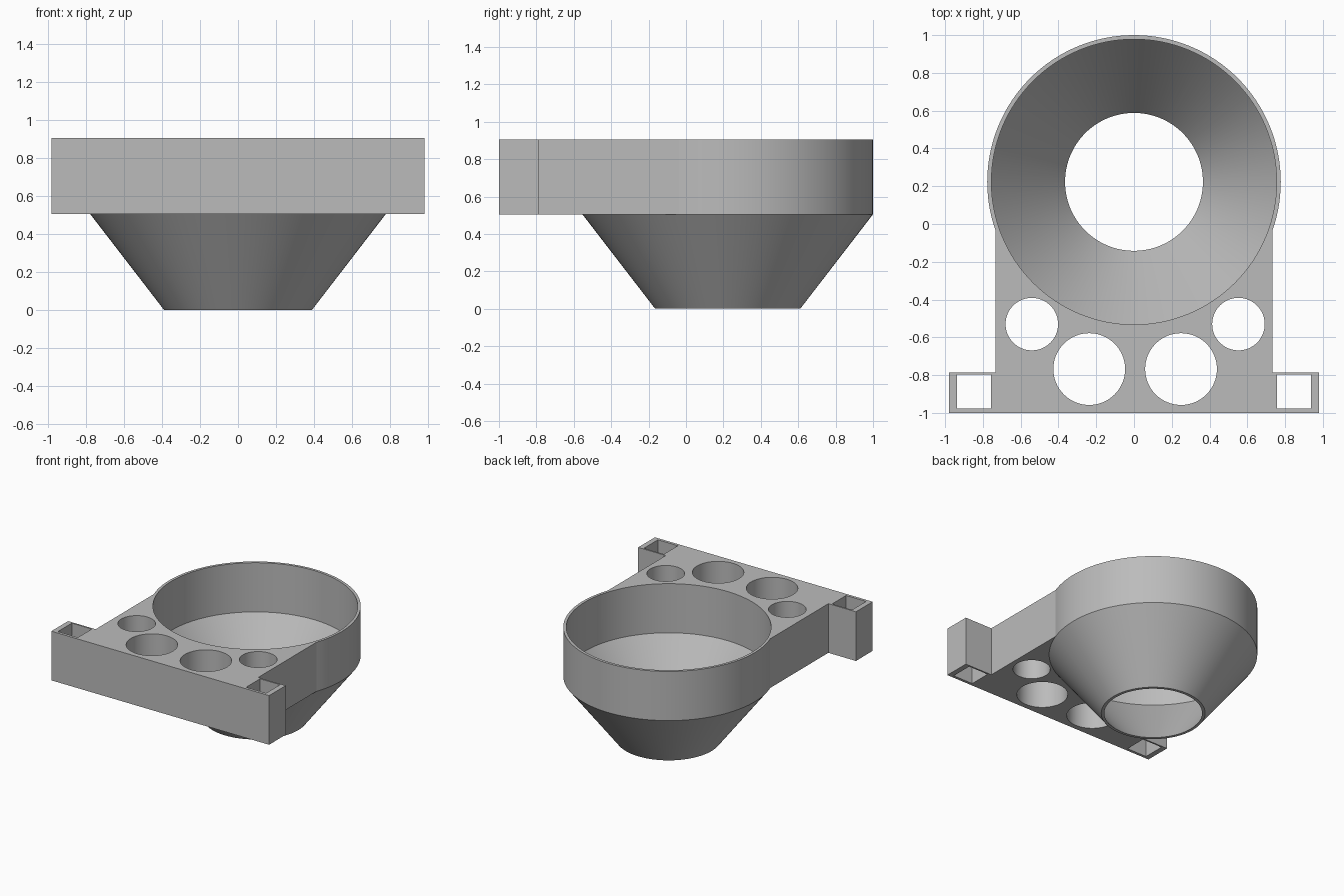
import bpy, bmesh, math

old = bpy.data.objects.get("Cube")
if old:
    bpy.data.objects.remove(old, do_unlink=True)

CENTRE_Y = 0.223           # funnel axis
LOW, HIGH = 0.505, 0.905   # plate underside and top

grey = bpy.data.materials.new("plain grey")
grey.use_nodes = True
colour = (0.5, 0.5, 0.5, 1)
grey.diffuse_color = colour
grey.node_tree.nodes["Principled BSDF"].inputs["Base Color"].default_value = colour


def finish(name, bm):
    bmesh.ops.recalc_face_normals(bm, faces=bm.faces)
    mesh = bpy.data.meshes.new(name)
    bm.to_mesh(mesh)
    bm.free()
    mesh.materials.append(grey)
    obj = bpy.data.objects.new(name, mesh)
    bpy.context.collection.objects.link(obj)
    return obj


def prism(name, outline, z0, z1):
    """Extrude a flat outline from z0 up to z1."""
    bm = bmesh.new()
    face = bm.faces.new([bm.verts.new((x, y, z0)) for x, y in outline])
    new = bmesh.ops.extrude_face_region(bm, geom=[face])["geom"]
    verts = [v for v in new if isinstance(v, bmesh.types.BMVert)]
    bmesh.ops.translate(bm, verts=verts, vec=(0, 0, z1 - z0))
    return finish(name, bm)


def circle(x, y, r, n=64):
    return [(x + r * math.cos(math.tau * i / n), y + r * math.sin(math.tau * i / n))
            for i in range(n)]


def turned(name, profile, n=128):
    """Closed solid turned from (radius, height) pairs about the funnel axis."""
    bm = bmesh.new()
    rings = [[bm.verts.new((x, y, z)) for x, y in circle(0, CENTRE_Y, r, n)]
             for r, z in profile]
    for a, b in zip(rings, rings[1:]):
        for i in range(n):
            j = (i + 1) % n
            bm.faces.new((a[i], a[j], b[j], b[i]))
    bm.faces.new(rings[0])
    bm.faces.new(rings[-1])
    return finish(name, bm)


def combine(body, tool, operation):
    mod = body.modifiers.new(operation.lower(), "BOOLEAN")
    mod.operation, mod.solver, mod.object = operation, "EXACT", tool
    tool.hide_render = True
    bpy.context.view_layer.objects.active = body
    bpy.ops.object.modifier_apply(modifier=mod.name)
    bpy.data.objects.remove(tool, do_unlink=True)


# Mounting plate with two corner brackets
half = [(0.98, -1), (0.98, -0.785), (0.732, -0.785), (0.732, CENTRE_Y)]
body = prism("funnel_holder", half + [(-x, y) for x, y in reversed(half)], LOW, HIGH)

# Funnel outer shell, then its hollow
combine(body, turned("funnel_shell", [(0.388, 0), (0.777, LOW), (0.777, HIGH)]), "UNION")
combine(body, turned("funnel_hollow", [(0.365, -0.1), (0.365, 0), (0.755, LOW),
                                       (0.755, 1)]), "DIFFERENCE")

# Round tool holes and square bracket sockets
for side in (-1, 1):
    for x, y, r in ((0.547, -0.53, 0.139), (0.243, -0.768, 0.19)):
        hole = prism("round_hole", circle(side * x + 0.006, y, r), 0.4, 1)
        combine(body, hole, "DIFFERENCE")
    a, b = side * 0.757, side * 0.937
    socket = prism("square_socket", [(a, -0.977), (b, -0.977), (b, -0.798), (a, -0.798)],
                   0.4, 1)
    combine(body, socket, "DIFFERENCE")

# Smooth curved walls, crisp rims
bpy.ops.object.select_all(action="DESELECT")
body.select_set(True)
bpy.context.view_layer.objects.active = body
bpy.ops.object.shade_smooth_by_angle(angle=math.radians(15))
